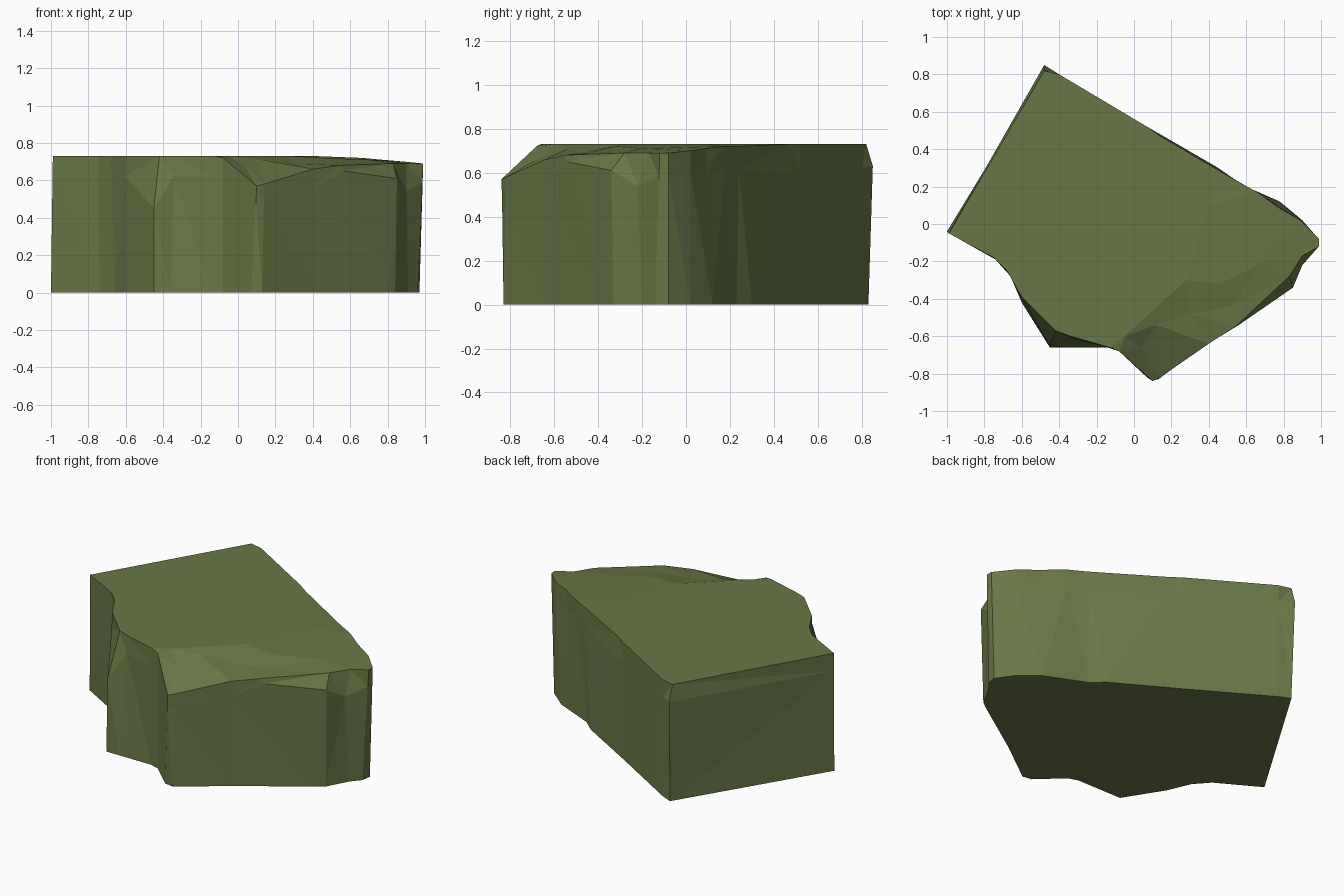
import bpy
import bmesh
from mathutils import Vector
from mathutils.geometry import delaunay_2d_cdt

cube = bpy.data.objects.get("Cube")
if cube:
    bpy.data.objects.remove(cube, do_unlink=True)

HEIGHT = 0.73

# Outline, counter-clockwise: foot x, y, then rim x, y and rim height if lowered
columns = [
    (-1, -.04, -.99, -.05),
    (-.74, -.19, -.75, -.18),
    (-.66, -.28, -.68, -.25),
    (-.6, -.42, -.6, -.39),
    (-.45, -.66, -.42, -.57),
    (-.36, -.66, -.34, -.6),
    (-.14, -.66, -.13, -.66),
    (-.08, -.68, -.08, -.68, .72),
    (.07, -.82, .1, -.84, .57),
    (.13, -.83, .14, -.82, .58),
    (.4, -.63, .4, -.64, .66),
    (.8, -.36, .54, -.55, .68),
    (.84, -.33, .83, -.28, .69),
    (.91, -.2, .9, -.17, .69),
    (.96, -.14, .99, -.12, .69),
    (.97, -.08, .99, -.08, .69),
    (.9, .02, .89, .02, .7),
    (.78, .12, .77, .09, .71),
    (.53, .23, .66, .17, .72),
    (.45, .3, .55, .23, .72),
    (.14, .48, .14, .47),
    (.07, .52, .07, .52),
    (-.4, .8, -.4, .8),
    (-.47, .83, -.48, .82),
]

# Points where the wall bulges or dents below the rim
shoulders = {
    4: (-.45, -.65, .45),
    11: (.56, -.54, .65),
    12: (.85, -.34, .61),
    13: (.9, -.22, .54),
    20: (.14, .48, .6),
    23: (-.48, .85, .63),
}

# Shallow relief on the top face
relief = [
    (-.05, -.6, .73), (.04, -.66, .67), (.12, -.54, .71), (.28, -.3, .73),
    (.3, -.48, .69), (.46, -.32, .72), (.52, -.44, .69), (.7, -.2, .71),
    (.4, .1, .73),
]


def make_material(name, colour):
    mat = bpy.data.materials.new(name)
    mat.use_nodes = True
    mat.diffuse_color = colour
    bsdf = mat.node_tree.nodes["Principled BSDF"]
    bsdf.inputs["Base Color"].default_value = colour
    bsdf.inputs["Roughness"].default_value = 0.9
    return mat


foot = [Vector((c[0], c[1], 0)) for c in columns]
rim = [Vector((c[2], c[3], c[4] if len(c) > 4 else HEIGHT)) for c in columns]
middle = [Vector(shoulders[i]) if i in shoulders else f.lerp(r, .85)
          for i, (f, r) in enumerate(zip(foot, rim))]

bm = bmesh.new()
rings = [[bm.verts.new(p) for p in ring] for ring in (foot, middle, rim)]
count = len(columns)

# Rough side walls
for low, high in zip(rings, rings[1:]):
    for i in range(count):
        j = (i + 1) % count
        bm.faces.new((low[i], low[j], high[j], high[i]))

# Flat underside
bm.faces.new(rings[0][::-1])

# Top face, triangulated through the relief points
top_verts = rings[2] + [bm.verts.new(p) for p in relief]
flat_points = [v.co.to_2d() for v in top_verts]
border = [(i, (i + 1) % count) for i in range(count)]
result = delaunay_2d_cdt(flat_points, border, [list(range(count))], 1, 1e-5)
for tri in result[2]:
    bm.faces.new([top_verts[result[3][i][0]] for i in tri])

bmesh.ops.triangulate(bm, faces=[f for f in bm.faces if len(f.verts) == 4])
bmesh.ops.recalc_face_normals(bm, faces=bm.faces)

mesh = bpy.data.meshes.new("rock_slab")
bm.to_mesh(mesh)
bm.free()
mesh.materials.append(make_material("moss_green", (.14, .185, .06, 1)))
slab = bpy.data.objects.new("rock_slab", mesh)
bpy.context.collection.objects.link(slab)
